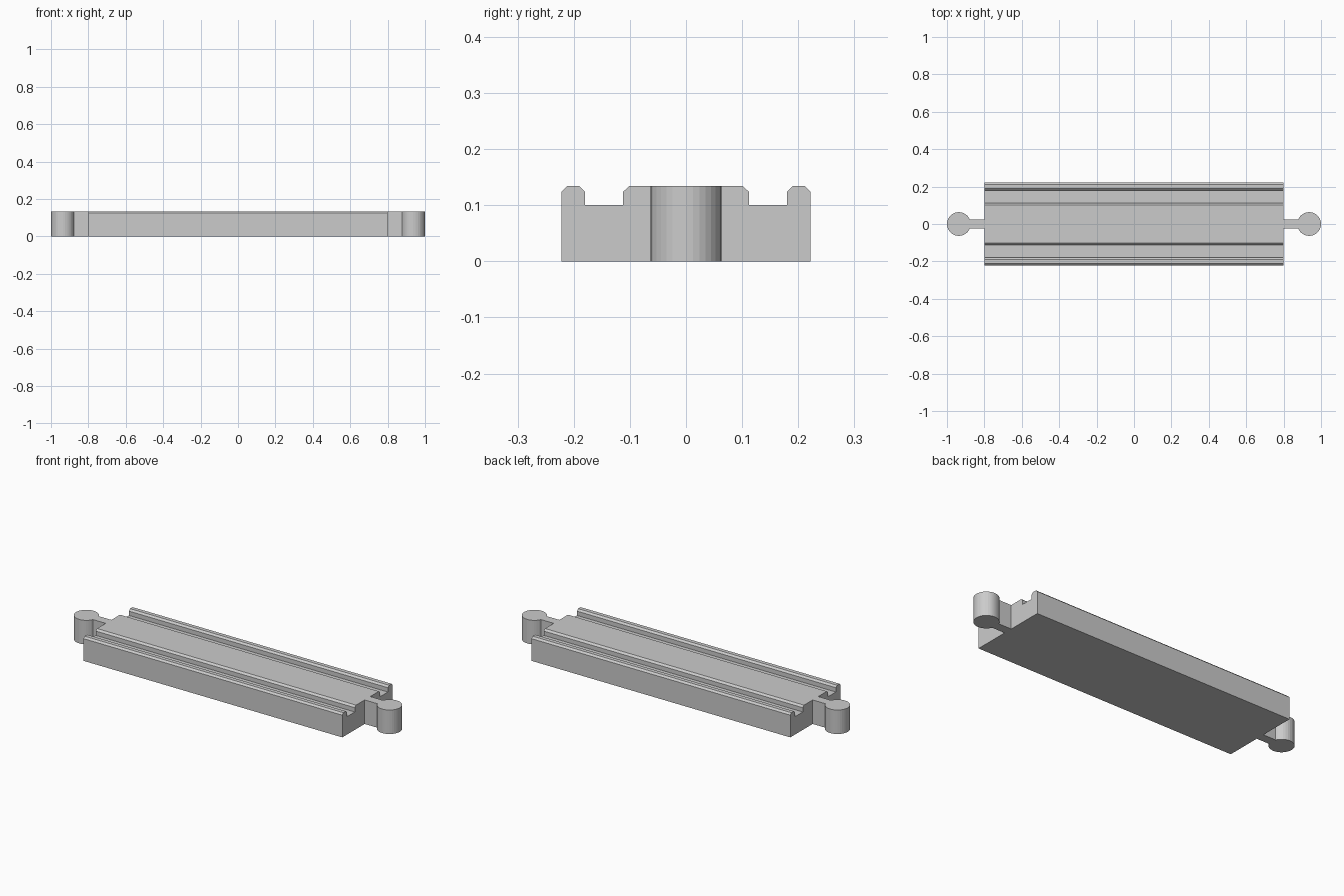
import bpy
import bmesh
from math import asin, cos, pi, sin
from mathutils import Vector

cube = bpy.data.objects.get("Cube")
if cube:
    bpy.data.objects.remove(cube, do_unlink=True)

HALF_LENGTH = 0.8
HEIGHT = 0.134
SHOULDER = 0.124
KNOB_RADIUS = 0.0635
NECK = 0.025

grey = bpy.data.materials.new("plain_grey")
grey.use_nodes = True
colour = (0.6, 0.6, 0.6, 1)
grey.diffuse_color = colour
grey.node_tree.nodes["Principled BSDF"].inputs["Base Color"].default_value = colour


def extrude_outline(name, points, direction):
    """Turn a closed outline into a solid along the given direction."""
    bm = bmesh.new()
    face = bm.faces.new([bm.verts.new(p) for p in points])
    extruded = bmesh.ops.extrude_face_region(bm, geom=[face])
    verts = [g for g in extruded["geom"] if isinstance(g, bmesh.types.BMVert)]
    bmesh.ops.translate(bm, verts=verts, vec=Vector(direction))
    bmesh.ops.recalc_face_normals(bm, faces=bm.faces)
    mesh = bpy.data.meshes.new(name)
    bm.to_mesh(mesh)
    bm.free()
    mesh.materials.append(grey)
    obj = bpy.data.objects.new(name, mesh)
    bpy.context.collection.objects.link(obj)
    return obj


# Track bed: half of the cross-section, mirrored, with two wheel grooves
half = [(0.222, 0), (0.222, SHOULDER), (0.212, HEIGHT), (0.19, HEIGHT),
        (0.18, SHOULDER), (0.18, 0.1), (0.112, 0.1), (0.112, SHOULDER),
        (0.101, HEIGHT)]
section = half + [(-y, z) for y, z in reversed(half)]
extrude_outline("track_bed", [(-HALF_LENGTH, y, z) for y, z in section],
                (2 * HALF_LENGTH, 0, 0))

# Connectors: a straight neck running into a round knob at each end
SEGMENTS = 28
start = asin(NECK / KNOB_RADIUS)
centre = 1 - KNOB_RADIUS
outline = [(HALF_LENGTH, NECK), (HALF_LENGTH, -NECK)]
for i in range(SEGMENTS + 1):
    angle = -pi + start + (2 * pi - 2 * start) * i / SEGMENTS
    outline.append((centre + KNOB_RADIUS * cos(angle), KNOB_RADIUS * sin(angle)))

for name, side in (("left_connector", 1), ("right_connector", -1)):
    extrude_outline(name, [(side * x, y, 0) for x, y in outline], (0, 0, HEIGHT))
